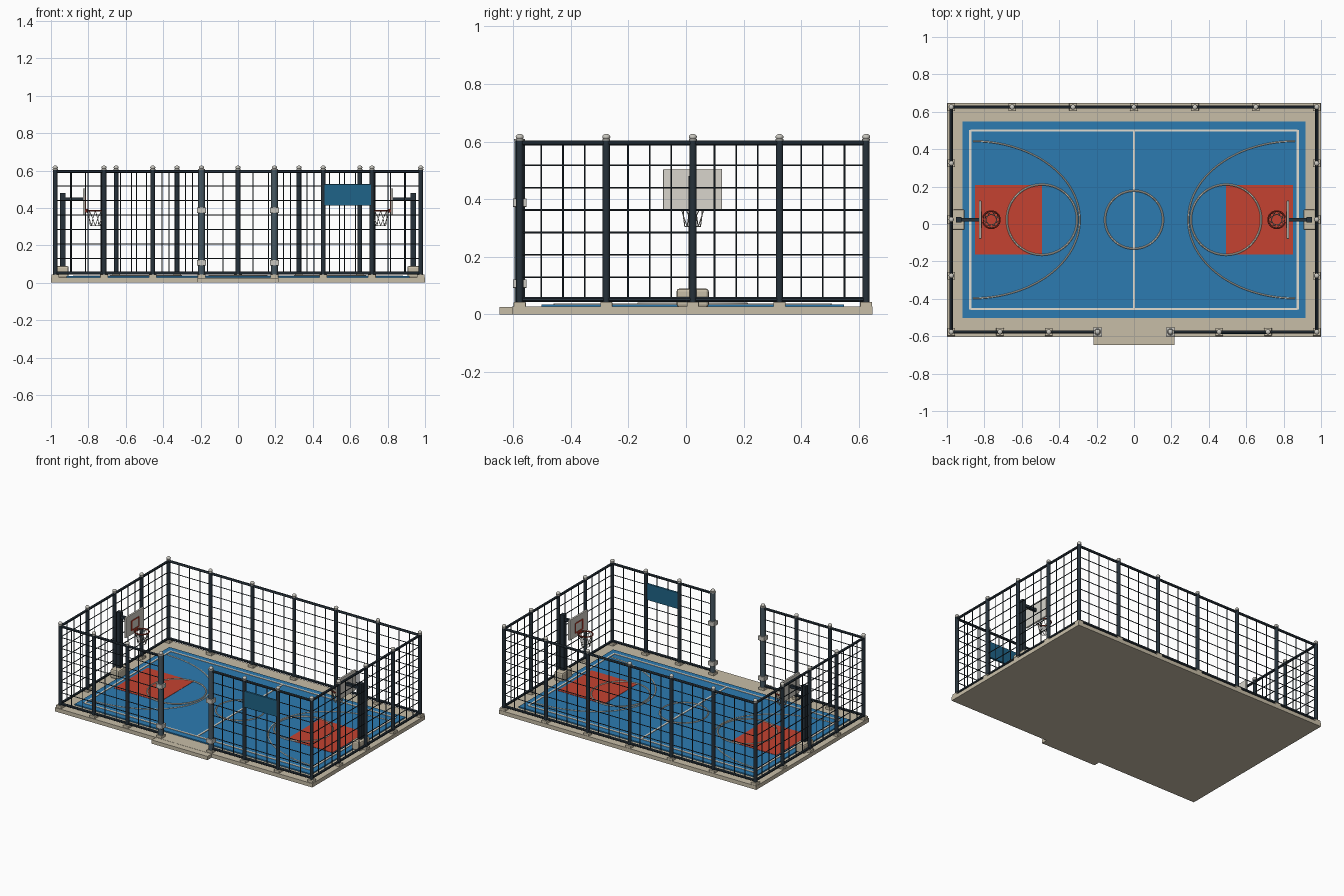
import bpy, bmesh, math
from mathutils import Vector, Matrix

if "Cube" in bpy.data.objects:
    bpy.data.objects.remove(bpy.data.objects["Cube"])

CY = 0.023                      # court centre in y
Y0, Y1, X1 = -0.577, 0.625, 0.977   # fence lines


def mat(name, r, g, b):
    m = bpy.data.materials.new(name)
    m.diffuse_color = [(c / 255) ** 2.2 for c in (r, g, b)] + [1]
    m.use_nodes = True
    m.node_tree.nodes["Principled BSDF"].inputs["Base Color"].default_value = m.diffuse_color
    return m


CONCRETE = mat("concrete", 198, 188, 166)
BLUE = mat("court_blue", 48, 122, 176)
RED = mat("key_red", 196, 68, 52)
WHITE = mat("line_cream", 225, 220, 208)
STEEL = mat("dark_steel", 42, 52, 60)
GATE = mat("gate_steel", 72, 88, 98)
CAP = mat("cap_grey", 200, 198, 190)
SIGN = mat("sign_teal", 36, 100, 135)
BOARD = mat("board", 215, 212, 203)
RIM = mat("rim_red", 150, 55, 42)


def finish(name, bm, material, smooth=False, bevel=0):
    me = bpy.data.meshes.new(name)
    bm.to_mesh(me)
    bm.free()
    ob = bpy.data.objects.new(name, me)
    bpy.context.collection.objects.link(ob)
    me.materials.append(material)
    if bevel:
        b = ob.modifiers.new("bevel", 'BEVEL')
        b.width, b.segments = bevel, 2
    if smooth:
        bpy.ops.object.select_all(action='DESELECT')
        ob.select_set(True)
        bpy.context.view_layer.objects.active = ob
        bpy.ops.object.shade_smooth_by_angle()
    return ob


def box(bm, x0, x1, y0, y1, z0, z1):
    m = Matrix.Translation(((x0 + x1) / 2, (y0 + y1) / 2, (z0 + z1) / 2))
    bmesh.ops.create_cube(bm, size=1, matrix=m @ Matrix.Diagonal((abs(x1 - x0), y1 - y0, z1 - z0, 1)))


def tube(bm, p, q, r, n=12):
    p, q = Vector(p), Vector(q)
    d = q - p
    m = Matrix.Translation((p + q) / 2) @ d.to_track_quat('Z', 'Y').to_matrix().to_4x4()
    bmesh.ops.create_cone(bm, cap_ends=True, segments=n, radius1=r, radius2=r, depth=d.length, matrix=m)


def loop(name, pts, r, material, closed=True):
    """Round bar swept along a path, as a mesh."""
    cu = bpy.data.curves.new(name, 'CURVE')
    cu.dimensions, cu.bevel_depth, cu.bevel_resolution = '3D', r, 1
    sp = cu.splines.new('POLY')
    sp.points.add(len(pts) - 1)
    for p, co in zip(sp.points, pts):
        p.co = (*co, 1)
    sp.use_cyclic_u = closed
    tmp = bpy.data.objects.new(name + "_path", cu)
    bm = bmesh.new()
    me = bpy.data.meshes.new_from_object(tmp)
    bm.from_mesh(me)
    bpy.data.objects.remove(tmp)
    return finish(name, bm, material, True)


def arc(cx, rx, ry, z, a0=0, a1=2 * math.pi, n=64, end=False):
    return [(cx + rx * math.cos(a0 + (a1 - a0) * i / n), CY + ry * math.sin(a0 + (a1 - a0) * i / n), z)
            for i in range(n + end)]


# ground slab, entrance step and playing surface
bm = bmesh.new()
box(bm, -1, 1, -0.603, 0.648, 0, 0.027)
finish("base_slab", bm, CONCRETE)
bm = bmesh.new()
box(bm, -0.217, 0.217, -0.648, -0.60, 0, 0.026)
finish("entrance_step", bm, CONCRETE)
bm = bmesh.new()
box(bm, -0.918, 0.918, -0.502, 0.548, 0.02, 0.035)
finish("court_surface", bm, BLUE)

# painted keys and straight lines
bm = bmesh.new()
for s in (-1, 1):
    box(bm, s * 0.85, s * 0.492, CY - 0.186, CY + 0.186, 0.03, 0.037)
finish("court_keys", bm, RED)
bm = bmesh.new()
w = 0.006
for s in (-1, 1):
    box(bm, s * 0.875 - w, s * 0.875 + w, CY - 0.48, CY + 0.48, 0.03, 0.0385)
    box(bm, -0.875, 0.875, CY + s * 0.477 - w, CY + s * 0.477 + w, 0.03, 0.038)
box(bm, -w, w, CY - 0.477, CY + 0.477, 0.03, 0.0382)
finish("court_lines", bm, WHITE)

# curved markings
loop("centre_circle", arc(0, 0.155, 0.155, 0.036), 0.005, WHITE)
for s, side in ((-1, "left"), (1, "right")):
    loop(side + "_key_circle", arc(s * 0.492, 0.188, 0.188, 0.037), 0.005, WHITE)
    loop(side + "_long_arc", arc(s * 0.86, -s * 0.57, 0.42, 0.035, -math.pi / 2, math.pi / 2, end=True),
         0.004, WHITE, False)

# fence layout: runs of post positions
back = [(-X1 + 2 * X1 * i / 6, Y1) for i in range(7)]
front_r = [(0.195 + (X1 - 0.195) * i / 3, Y0) for i in range(4)]
front_l = [(-x, y) for x, y in front_r]
side_r = [(X1, Y0 + (Y1 - Y0) * i / 4) for i in range(5)]
side_l = [(-x, y) for x, y in side_r]
runs = [back, front_r, front_l, side_r, side_l]
posts = {(round(x, 4), round(y, 4)) for run in runs for x, y in run}
Z0, Z1 = 0.052, 0.595

# posts, gate posts, feet and caps
post, gate, foot, cap, cuff = (bmesh.new() for _ in range(5))
for x, y in sorted(posts):
    is_gate = abs(x) < 0.2 and y < 0
    r = 0.018 if is_gate else 0.0125
    tube(gate if is_gate else post, (x, y, 0.03), (x, y, 0.606), r, 16)
    box(foot, x - 0.021, x + 0.021, y - 0.021, y + 0.021, 0.02, 0.044)
    tube(cap, (x, y, 0.603), (x, y, 0.609), r + 0.001, 16)
    bmesh.ops.create_uvsphere(cap, u_segments=16, v_segments=8, radius=0.014,
                              matrix=Matrix.Translation((x, y, 0.616)) @ Matrix.Diagonal((1, 1, 0.75, 1)))
    if is_gate:
        for z in (0.107, 0.388):
            box(cuff, x - 0.024, x + 0.024, y - 0.024, y + 0.024, z - 0.015, z + 0.015)
finish("fence_posts", post, STEEL, True)
finish("gate_posts", gate, GATE, True)
finish("post_feet", foot, CONCRETE, bevel=0.003)
finish("post_caps", cap, CAP, True)
finish("gate_cuffs", cuff, CAP, bevel=0.003)

# rails and wire mesh between posts
rail, wire = bmesh.new(), bmesh.new()
for run in runs:
    (ax, ay), (bx, by) = run[0], run[-1]
    for z in (Z0, Z1):
        tube(rail, (ax, ay, z), (bx, by, z), 0.0085)
    for k in range(1, 7):
        z = Z0 + (Z1 - Z0) * k / 7
        tube(wire, (ax, ay, z), (bx, by, z), 0.003, 6)
    for p, q in zip(run, run[1:]):
        p, q = Vector(p), Vector(q)
        n = round((q - p).length / 0.078)
        for k in range(1, n):
            c = p.lerp(q, k / n)
            tube(wire, (*c, Z0), (*c, Z1), 0.003, 6)
finish("fence_rails", rail, STEEL, True)
finish("fence_wires", wire, STEEL, True)

# blank sign panel on the front fence
bm = bmesh.new()
box(bm, 0.452, 0.713, Y0 - 0.011, Y0 + 0.005, 0.413, 0.527)
finish("sign_panel", bm, SIGN, bevel=0.003)

# hoops at both ends
for s, side in ((-1, "left"), (1, "right")):
    bm = bmesh.new()
    box(bm, s * 0.972, s * 0.905, CY - 0.056, CY + 0.056, 0.025, 0.09)
    finish(side + "_hoop_base", bm, CONCRETE, bevel=0.01)
    bm = bmesh.new()
    box(bm, s * 0.952, s * 0.922, CY - 0.014, CY + 0.014, 0.08, 0.48)
    box(bm, s * 0.935, s * 0.825, CY - 0.009, CY + 0.009, 0.436, 0.455)
    finish(side + "_hoop_post", bm, STEEL)
    bm = bmesh.new()
    box(bm, s * 0.83, s * 0.816, CY - 0.102, CY + 0.102, 0.362, 0.505)
    finish(side + "_backboard", bm, BOARD, bevel=0.003)
    bm = bmesh.new()
    for t in (-1, 1):
        box(bm, s * 0.818, s * 0.813, CY + t * 0.04 - 0.004, CY + t * 0.04 + 0.004, 0.392, 0.462)
        box(bm, s * 0.818, s * 0.813, CY - 0.04, CY + 0.04, 0.427 + t * 0.033 - 0.004, 0.427 + t * 0.033 + 0.004)
    box(bm, s * 0.82, s * 0.805, CY - 0.015, CY + 0.015, 0.375, 0.394)
    finish(side + "_target_frame", bm, RED)
    hx = s * 0.763
    loop(side + "_rim", arc(hx, 0.046, 0.046, 0.385, n=32), 0.0045, RIM)
    # tapered net: crossing cords and two hoops
    net = bmesh.new()
    for k in range(8):
        for d in (-1, 1):
            ring = []
            for j, (r, z) in enumerate(((0.045, 0.385), (0.035, 0.343), (0.027, 0.305))):
                a = math.pi / 4 * (k + d * j / 2)
                ring.append((hx + r * math.cos(a), CY + r * math.sin(a), z))
            tube(net, ring[0], ring[1], 0.0018, 6)
            tube(net, ring[1], ring[2], 0.0018, 6)
    finish(side + "_net", net, CAP, True)
    loop(side + "_net_hem", arc(hx, 0.027, 0.027, 0.305, n=16), 0.002, CAP)
